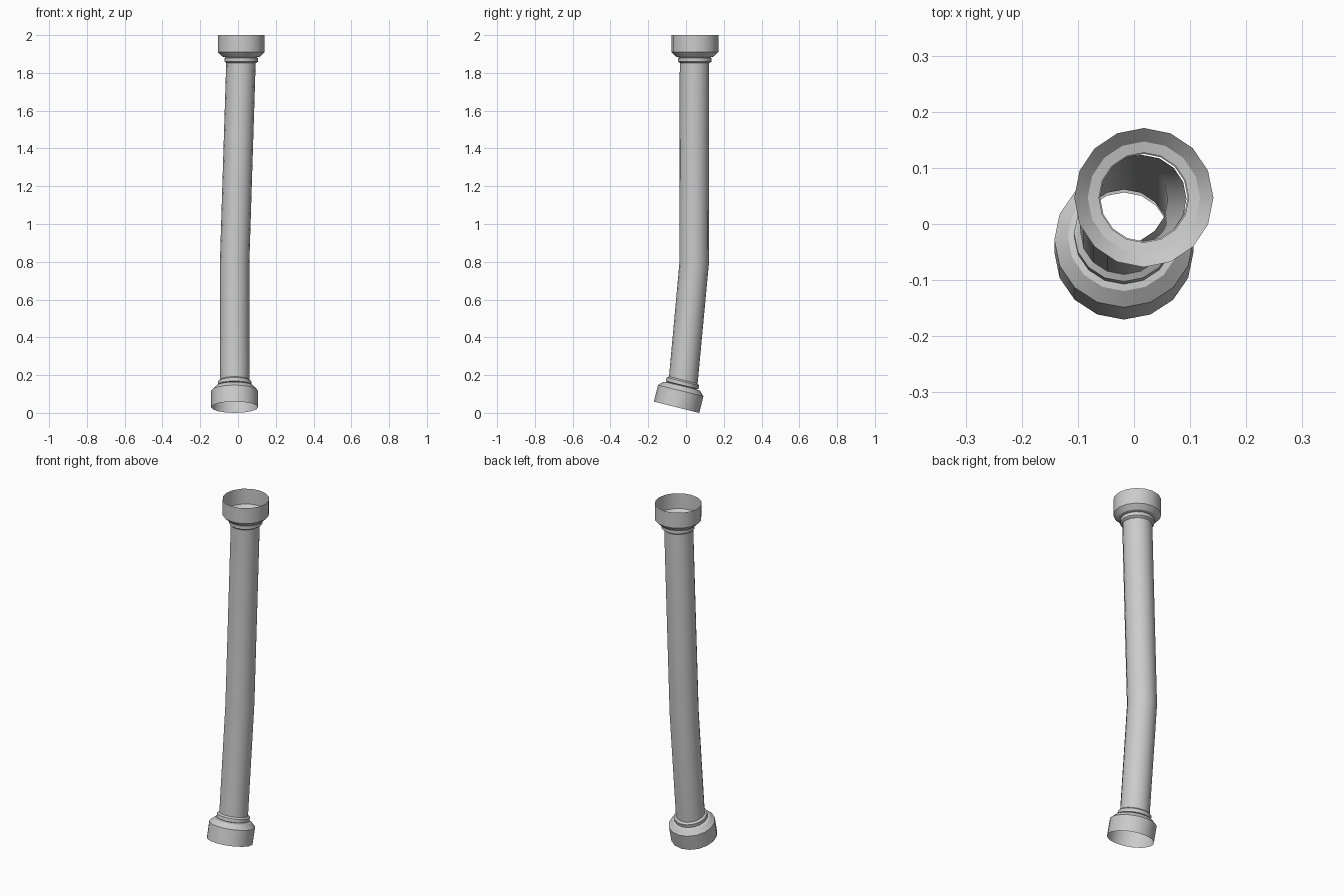
import bpy, bmesh, math
from mathutils import Vector, Matrix

if "Cube" in bpy.data.objects:
    bpy.data.objects.remove(bpy.data.objects["Cube"])

SIDES = 16
R_TUBE = 0.078
# collar profile: (distance from open end, radius)
COLLAR = [(0, 0.124), (0.09, 0.124), (0.114, 0.1), (0.118, 0.08),
          (0.121, 0.089), (0.14, 0.089), (0.148, R_TUBE)]


def loft(name, rings):
    """Open shell through rings of (centre, tilt about x, radius), bottom to top."""
    bm = bmesh.new()
    loops = []
    for centre, tilt, r in rings:
        rot = Matrix.Rotation(tilt, 3, 'X')
        loops.append([bm.verts.new(Vector(centre) + rot @ Vector(
            (r * math.cos(2 * math.pi * i / SIDES), r * math.sin(2 * math.pi * i / SIDES), 0)))
            for i in range(SIDES)])
    for a, b in zip(loops, loops[1:]):
        for i in range(SIDES):
            j = (i + 1) % SIDES
            bm.faces.new((a[i], a[j], b[j], b[i]))
    mesh = bpy.data.meshes.new(name)
    bm.to_mesh(mesh)
    bm.free()
    ob = bpy.data.objects.new(name, mesh)
    bpy.context.collection.objects.link(ob)
    bpy.ops.object.select_all(action='DESELECT')
    ob.select_set(True)
    bpy.context.view_layer.objects.active = ob
    bpy.ops.object.shade_smooth_by_angle(angle=math.radians(30))
    return ob


tilt = math.radians(-14)
bottom = Vector((-0.018, -0.05, 0.03))
axis = Matrix.Rotation(tilt, 3, 'X') @ Vector((0, 0, 1))
top = Vector((0.0175, 0.047, 2.0))

# flared end collars with a raised band
loft("bottom_collar", [(bottom + axis * d, tilt, r) for d, r in COLLAR])
loft("top_collar", [(top - Vector((0, 0, d)), 0, r) for d, r in reversed(COLLAR)])

# slightly bent pipe between the collars
end = COLLAR[-1][0]
loft("pipe", [(bottom + axis * end, tilt, R_TUBE),
              ((-0.018, 0.043, 0.79), math.radians(-2.5), R_TUBE),
              (top - Vector((0.002, 0.002, end)), 0, R_TUBE)])
